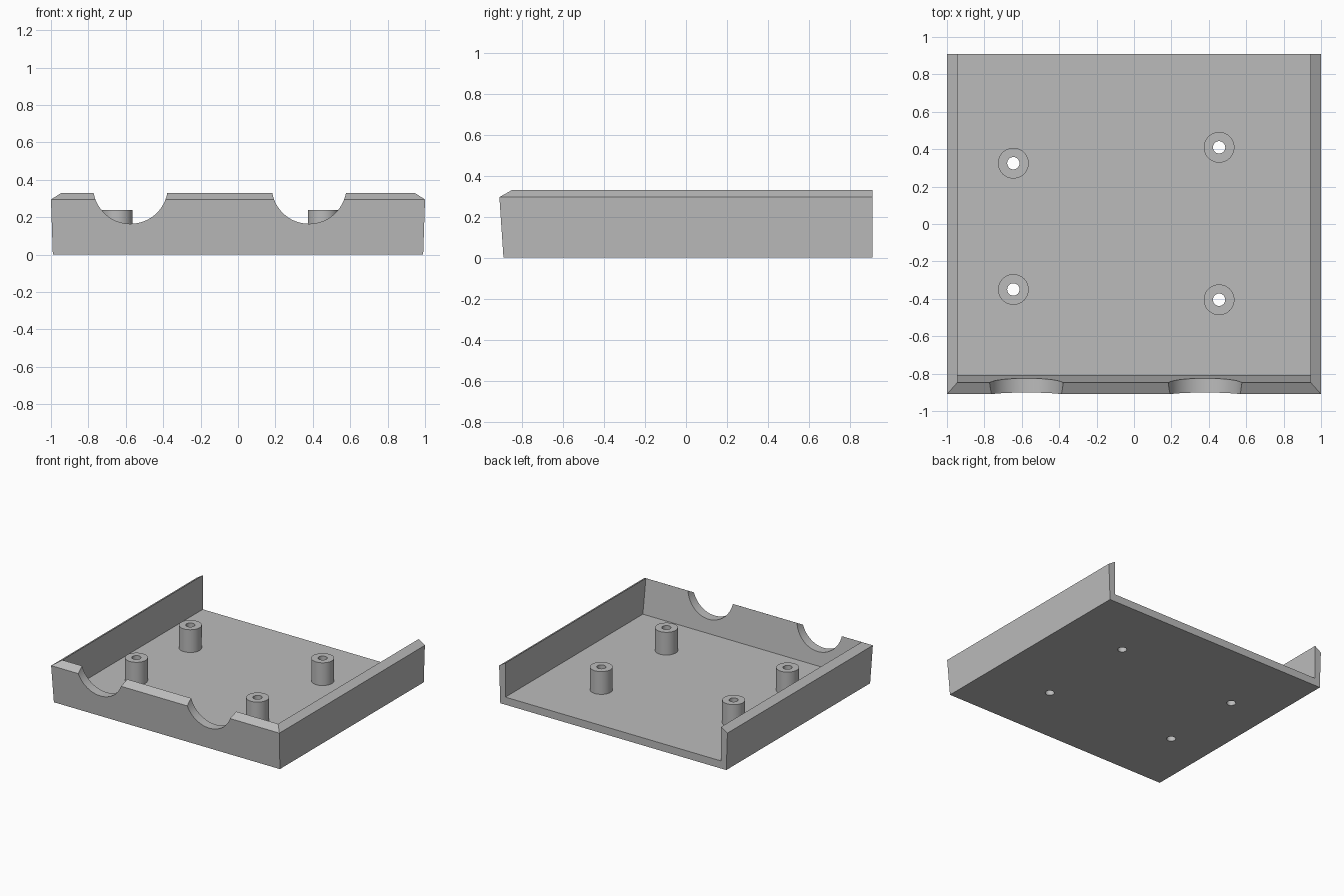
import bpy
import bmesh
from math import radians

if "Cube" in bpy.data.objects:
    bpy.data.objects.remove(bpy.data.objects["Cube"], do_unlink=True)

grey = bpy.data.materials.new("plain grey")
grey.use_nodes = True
COLOUR = (0.5, 0.5, 0.5, 1)
grey.diffuse_color = COLOUR
grey.node_tree.nodes["Principled BSDF"].inputs["Base Color"].default_value = COLOUR

BACK, FLOOR, RIM = 0.91, 0.06, 0.33


def cylinder(name, radius, depth, location, rotation=(0, 0, 0), sides=48):
    bpy.ops.mesh.primitive_cylinder_add(vertices=sides, radius=radius, depth=depth,
                                        location=location, rotation=rotation)
    obj = bpy.context.object
    obj.name = name
    obj.data.materials.append(grey)
    return obj


def cut(obj, cutter):
    mod = obj.modifiers.new("cut", "BOOLEAN")
    mod.operation = "DIFFERENCE"
    mod.solver = "EXACT"
    mod.object = cutter
    bpy.context.view_layer.objects.active = obj
    bpy.ops.object.modifier_apply(modifier=mod.name)


def smooth(obj):
    bpy.ops.object.select_all(action="DESELECT")
    obj.select_set(True)
    bpy.context.view_layer.objects.active = obj
    bpy.ops.object.shade_smooth_by_angle(angle=radians(30))


# Tray: U-shaped rings (half width, front y, height) from underside over the rim to the floor
bm = bmesh.new()
rings = []
for half, front, z in ((0.99, -0.89, 0), (1, -0.91, 0.295), (0.945, -0.848, RIM), (0.945, -0.81, FLOOR)):
    outline = ((-half, BACK), (-half, front), (half, front), (half, BACK))
    rings.append([bm.verts.new((x, y, z)) for x, y in outline])
for lower, upper in zip(rings, rings[1:]):
    for i in range(3):
        bm.faces.new((lower[i], lower[i + 1], upper[i + 1], upper[i]))
bm.faces.new(rings[0])
bm.faces.new(rings[-1])
# Open back end: wall ends and floor edge
under, top = rings[0], rings[-1]
bm.faces.new((under[0], top[0], top[3], under[3]))
for side in (0, 3):
    bm.faces.new([ring[side] for ring in rings])
bmesh.ops.recalc_face_normals(bm, faces=bm.faces)
mesh = bpy.data.meshes.new("tray")
bm.to_mesh(mesh)
bm.free()
tray = bpy.data.objects.new("tray", mesh)
bpy.context.collection.objects.link(tray)
mesh.materials.append(grey)

# Round cable notches in the front wall
for x in (-0.575, 0.38):
    cutter = cylinder("notch_cutter", 0.2, 0.3, (x, -0.86, 0.365), (radians(90), 0, 0), 64)
    cut(tray, cutter)
    bpy.data.objects.remove(cutter, do_unlink=True)

# Hollow mounting posts, with screw holes running through the floor
posts = {"right_back_post": (-0.645, 0.325), "right_front_post": (-0.645, -0.35),
         "left_back_post": (0.455, 0.41), "left_front_post": (0.455, -0.405)}
POST_TOP = 0.24
for name, (x, y) in posts.items():
    post = cylinder(name, 0.082, POST_TOP - FLOOR, (x, y, (POST_TOP + FLOOR) / 2))
    cutter = cylinder("hole_cutter", 0.033, 1, (x, y, 0.1), sides=32)
    cut(post, cutter)
    cut(tray, cutter)
    bpy.data.objects.remove(cutter, do_unlink=True)
    smooth(post)
smooth(tray)
